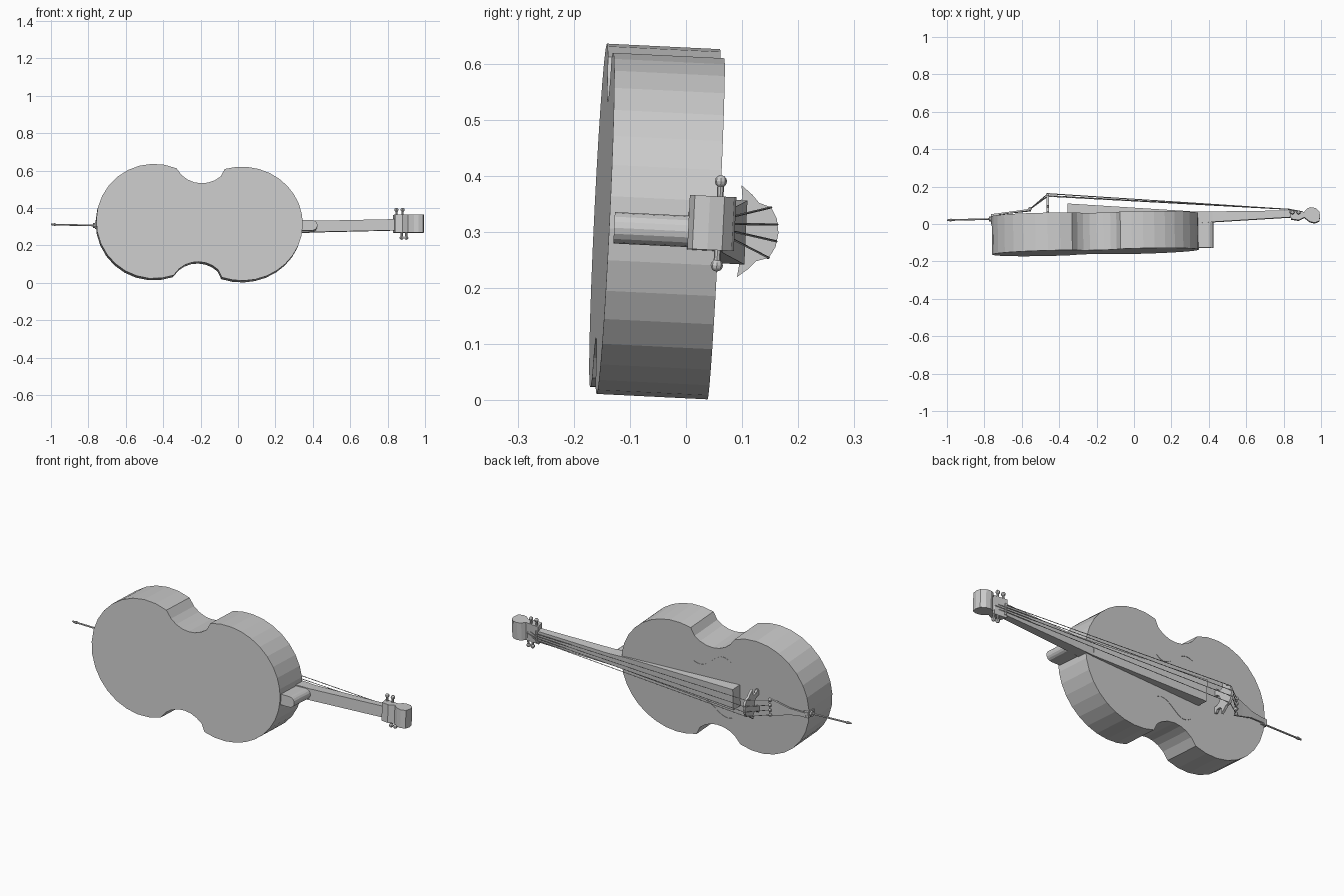
import bpy, bmesh
from math import sin, cos, pi, radians
from mathutils import Matrix, Vector

if "Cube" in bpy.data.objects:
    bpy.data.objects.remove(bpy.data.objects["Cube"], do_unlink=True)

grey = bpy.data.materials.new("plain_grey")
grey.use_nodes = True
grey.diffuse_color = (0.6, 0.6, 0.6, 1)
grey.node_tree.nodes["Principled BSDF"].inputs["Base Color"].default_value = grey.diffuse_color

AXIS_Z = 0.306
LEAN = Matrix.Translation((0, 0, AXIS_Z)) @ Matrix.Rotation(radians(-2.8), 4, "X")
BODY = (Matrix.Translation((-0.2, -0.05, 0.317)) @ Matrix.Rotation(radians(0.9), 4, "Z")
        @ Matrix.Rotation(radians(1.6), 4, "Y") @ Matrix.Rotation(radians(-2.8), 4, "X"))


def finish(name, bm, matrix=LEAN):
    bmesh.ops.recalc_face_normals(bm, faces=bm.faces[:])
    mesh = bpy.data.meshes.new(name)
    bm.to_mesh(mesh)
    bm.free()
    mesh.materials.append(grey)
    ob = bpy.data.objects.new(name, mesh)
    bpy.context.collection.objects.link(ob)
    ob.matrix_world = matrix
    return ob


def loft(name, rings, matrix=LEAN):
    """Skin closed rings of equal length and cap both ends."""
    bm = bmesh.new()
    loops = [[bm.verts.new(p) for p in ring] for ring in rings]
    for a, b in zip(loops, loops[1:]):
        for i in range(len(a)):
            j = (i + 1) % len(a)
            bm.faces.new((a[i], a[j], b[j], b[i]))
    bm.faces.new(loops[0])
    bm.faces.new(loops[-1])
    return finish(name, bm, matrix)


def box_ring(x, y0, y1, zc, hw):
    return [(x, y0, zc - hw), (x, y1, zc - hw), (x, y1, zc + hw), (x, y0, zc + hw)]


def rod(name, p, q, r, r2=None, sides=6):
    p, q = Vector(p), Vector(q)
    d = q - p
    bm = bmesh.new()
    bmesh.ops.create_cone(bm, cap_ends=True, segments=sides, radius1=r,
                          radius2=r if r2 is None else r2, depth=d.length)
    turn = d.to_track_quat("Z", "Y").to_matrix().to_4x4()
    bm.transform(Matrix.Translation((p + q) / 2) @ turn)
    return finish(name, bm)


def ball(name, centre, r):
    bm = bmesh.new()
    bmesh.ops.create_uvsphere(bm, u_segments=8, v_segments=6, radius=r)
    bm.transform(Matrix.Translation(centre))
    return finish(name, bm)


def arc(cx, cz, rx, rz, start, end, n):
    angles = [radians(start + (end - start) * i / n) for i in range(n + 1)]
    return [(cx + rx * cos(a), cz + rz * sin(a)) for a in angles]


# Body: two bouts joined by the scooped waists
waist = arc(-0.005, 0.366, 0.156, 0.156, -146, -34, 8)[1:-1]
outline = arc(0.22, 0, 0.325, 0.305, -108, 108, 20)
outline += waist[::-1]
outline += arc(-0.25, 0, 0.31, 0.307, 69, 291, 18)
outline += [(x, -z) for x, z in waist]
loft("body", [[(x, -0.1 + 0.008 * x, z) for x, z in outline],
              [(x, 0.1, z) for x, z in outline]], BODY)

# Sound holes: thin S-shaped ribbons with curled ends
for side, label in ((1, "left"), (-1, "right")):
    rings = []
    for i in range(17):
        t = i / 8 - 1
        x = 0.11 * t
        z = side * (0.13 - 0.035 * sin(t * pi * 0.8))
        w = 0.003 + 0.008 * (1 - t * t)
        rings.append([(x, 0.099, z - w), (x, 0.102, z - w), (x, 0.102, z + w), (x, 0.099, z + w)])
    loft("sound_hole_" + label, rings, BODY)

# Neck heel: rounded block standing on the upper end
heel = [(0.32, -0.028)] + arc(0.395, 0, 0.03, 0.028, -90, 90, 8) + [(0.32, 0.028)]
loft("neck_heel", [[(x, y, z - 0.005) for x, z in heel] for y in (-0.128, 0.02)])

# Fingerboard wedge and slender neck
loft("fingerboard", [box_ring(-0.355, 0.045, 0.107, -0.002, 0.057),
                     box_ring(0.3, 0.045, 0.067, -0.004, 0.036)])
loft("neck", [box_ring(0.3, 0.0, 0.066, -0.004, 0.035),
              box_ring(0.42, 0.01, 0.066, -0.004, 0.03),
              box_ring(0.84, 0.035, 0.071, 0.006, 0.03)])

# Peg box and scroll head from one side profile
head = [(0.83, 0.071), (0.87, 0.066), (0.91, 0.062), (0.925, 0.08), (0.945, 0.087),
        (0.97, 0.083), (0.99, 0.066), (0.995, 0.04), (0.99, 0.013), (0.965, 0.004),
        (0.94, 0.01), (0.91, 0.033), (0.88, 0.018), (0.84, 0.024)]
loft("scroll_head", [[(x, y, z) for x, y in head] for z in (-0.036, 0.06)])
rod("nut", (0.84, 0.072, -0.024), (0.84, 0.072, 0.036), 0.006)

# Bridge: arched plate with pointed shoulders and two feet
half = [(0.025, 0.161), (0.045, 0.15), (0.052, 0.128), (0.066, 0.115), (0.082, 0.095),
        (0.058, 0.098), (0.046, 0.085), (0.048, 0.065), (0.062, 0.055), (0.062, 0.042),
        (0.03, 0.042), (0.028, 0.06), (0.015, 0.078)]
bridge = [(0, 0.165)] + half + [(0, 0.082)] + [(-z, y) for z, y in half[::-1]]
loft("bridge", [[(x, y, z) for z, y in bridge] for x in (-0.467, -0.454)])

# Tailpiece: thin wedge narrowing toward the end pin
loft("tailpiece", [box_ring(-0.75, 0.045, 0.054, 0, 0.01),
                   box_ring(-0.66, 0.057, 0.066, 0, 0.018),
                   box_ring(-0.6, 0.064, 0.073, 0, 0.036),
                   box_ring(-0.55, 0.07, 0.08, 0, 0.05)])
loft("saddle", [box_ring(-0.765, 0.0, 0.052, 0, 0.016),
                box_ring(-0.735, 0.0, 0.052, 0, 0.016)])

# Strings, their tail knobs and the tuning pegs
pegs = [(0.875, -1), (0.9, -1), (0.88, 1), (0.847, 1)]
for i, (peg_x, side) in enumerate(pegs):
    s = (i - 1.5) / 1.5
    tail = (-0.557, 0.08, 0.04 * s)
    top = (-0.46, 0.164 - 0.014 * s * s, 0.045 * s)
    nut = (0.84, 0.078, 0.006 + 0.018 * s)
    label = str(i + 1)
    ball("string_knob_" + label, tail, 0.009)
    rod("tail_string_" + label, tail, top, 0.002, sides=4)
    rod("string_" + label, top, nut, 0.002, sides=4)
    rod("peg_string_" + label, nut, (peg_x, 0.066, 0.012 + 0.018 * s), 0.002, sides=4)
    end = 0.012 + 0.075 * side
    rod("peg_" + label, (peg_x, 0.058, 0.012), (peg_x, 0.058, end), 0.006, sides=8)
    ball("peg_knob_" + label, (peg_x, 0.058, end), 0.011)

# End pin: collar, shaft and tip
rod("pin_collar", (-0.775, 0.027, 0.001), (-0.755, 0.027, 0.001), 0.014, sides=10)
rod("pin_shaft", (-0.98, 0.021, 0.006), (-0.75, 0.027, 0.001), 0.0045, sides=8)
rod("pin_tip", (-0.975, 0.021, 0.006), (-1.0, 0.02, 0.007), 0.008, 0.004, sides=8)
